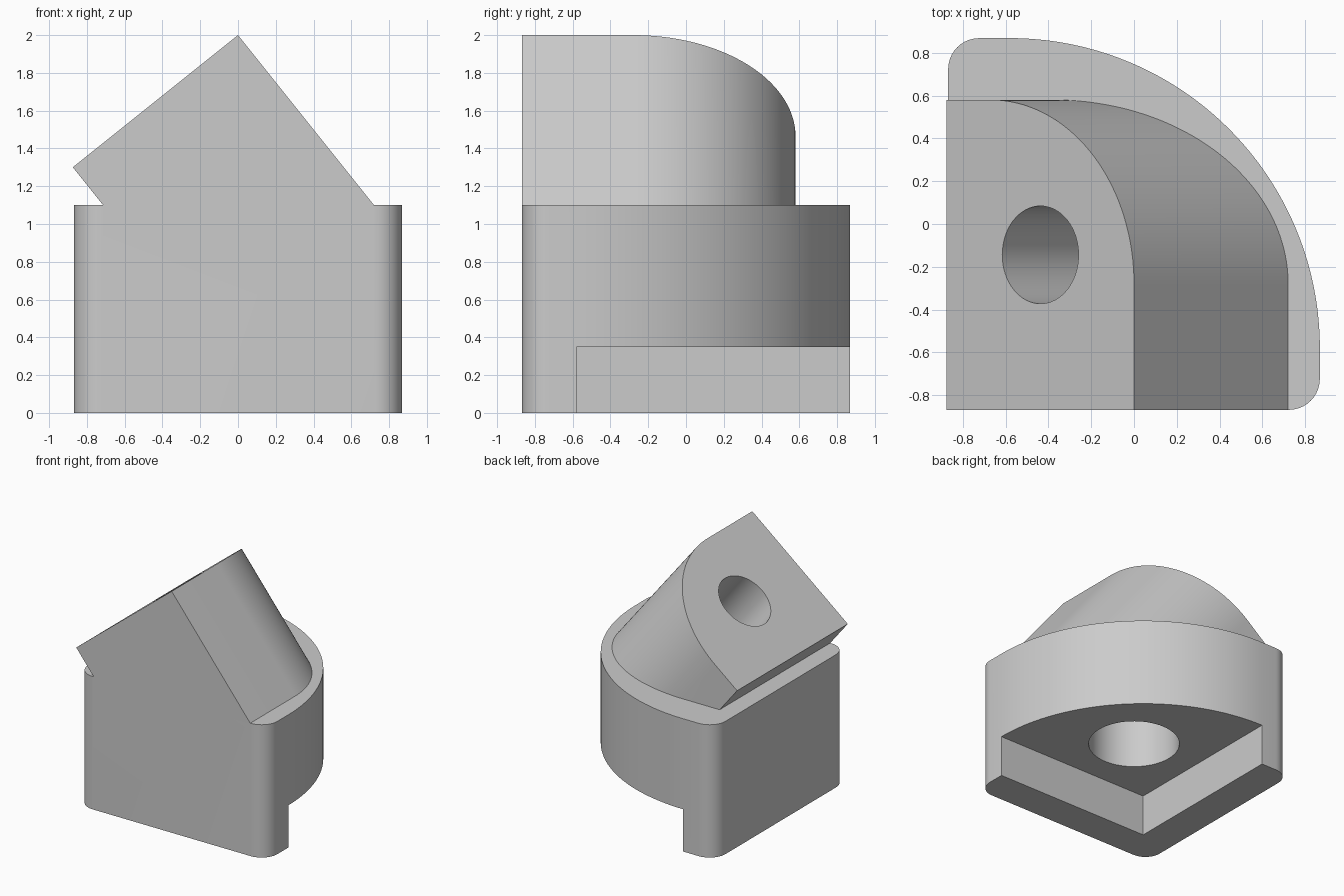
import bpy
import bmesh
from math import radians, cos, sin, pi
from mathutils import Matrix, Vector

cube = bpy.data.objects.get("Cube")
if cube:
    bpy.data.objects.remove(cube, do_unlink=True)

H = 0.868            # half width of the body
INNER = -0.58        # inner corner of the rim, centre of the big arc
FILLET = 0.145
BODY_TOP = 1.1
BLOCK_LEN = 1.12

grey = bpy.data.materials.new("light_grey")
grey.use_nodes = True
grey.diffuse_color = (0.6, 0.6, 0.6, 1)
grey.node_tree.nodes["Principled BSDF"].inputs["Base Color"].default_value = (0.6, 0.6, 0.6, 1)


def arc(cx, cy, r, start, end, steps):
    """Points on an arc, angles in degrees."""
    angles = [radians(start + (end - start) * i / steps) for i in range(steps + 1)]
    return [(cx + r * cos(a), cy + r * sin(a)) for a in angles]


def prism(name, outline, low, high, matrix=Matrix(), cut_height=None):
    """Extrude an outline along local z, optionally keeping only what is above a height."""
    bm = bmesh.new()
    face = bm.faces.new([bm.verts.new((x, y, low)) for x, y in outline])
    grown = bmesh.ops.extrude_face_region(bm, geom=[face])["geom"]
    verts = [g for g in grown if isinstance(g, bmesh.types.BMVert)]
    bmesh.ops.translate(bm, verts=verts, vec=(0, 0, high - low))
    bm.transform(matrix)
    if cut_height is not None:
        cut = bmesh.ops.bisect_plane(
            bm, geom=bm.verts[:] + bm.edges[:] + bm.faces[:],
            plane_co=Vector((0, 0, cut_height)), plane_no=Vector((0, 0, 1)),
            clear_inner=True)["geom_cut"]
        rim = [g for g in cut if isinstance(g, bmesh.types.BMEdge)]
        bmesh.ops.holes_fill(bm, edges=rim, sides=0)
    bmesh.ops.recalc_face_normals(bm, faces=bm.faces[:])
    mesh = bpy.data.meshes.new(name)
    bm.to_mesh(mesh)
    bm.free()
    mesh.materials.append(grey)
    obj = bpy.data.objects.new(name, mesh)
    bpy.context.collection.objects.link(obj)
    return obj


def combine(target, other, operation):
    """Apply a boolean and remove the second object."""
    mod = target.modifiers.new(operation.lower(), 'BOOLEAN')
    mod.operation = operation
    mod.solver = 'EXACT'
    mod.object = other
    bpy.context.view_layer.objects.active = target
    bpy.ops.object.modifier_apply(modifier=mod.name)
    bpy.data.objects.remove(other, do_unlink=True)


# Quarter-round body with softened corners
f = H - FILLET
outline = (arc(-f, -f, FILLET, 180, 270, 10)
           + arc(f, -f, FILLET, 270, 360, 10)
           + arc(INNER, INNER, H - INNER, 0, 90, 64)
           + arc(-f, f, FILLET, 90, 180, 10))
body = prism("corner_bracket", outline, 0, BODY_TOP)

# Tilted block rising from the body, with one large rounded corner
tilt = Matrix.Translation((0, 0, 2)) @ Matrix.Rotation(radians(-38.66), 4, 'Y')
r = 0.86
block_outline = ([(-BLOCK_LEN, -H), (0, -H)]
                 + arc(-r, -INNER - r, r, 0, 90, 48)
                 + [(-BLOCK_LEN, -INNER)])
block = prism("tilted_block", block_outline, -1.5, 0, tilt, BODY_TOP - 0.005)
combine(body, block, 'UNION')

# Underside recess, leaving a rim along two sides
recess = prism("recess_cutter", [(INNER, INNER), (1, INNER), (1, 1), (INNER, 1)], -0.1, 0.35)
combine(body, recess, 'DIFFERENCE')

# Round hole in the underside and in the tilted face
hole = prism("lower_hole_cutter", arc(0, 0, 0.355, 0, 360 - 360 / 64, 63), 0.2, 0.85)
combine(body, hole, 'DIFFERENCE')
hole = prism("upper_hole_cutter",
             arc(-BLOCK_LEN / 2, (-H - INNER) / 2, 0.228, 0, 360 - 360 / 64, 63),
             -0.7, 0.1, tilt)
combine(body, hole, 'DIFFERENCE')

# Smooth curved walls, sharp edges
bpy.ops.object.select_all(action='DESELECT')
body.select_set(True)
bpy.context.view_layer.objects.active = body
bpy.ops.object.shade_smooth_by_angle(angle=radians(25))
